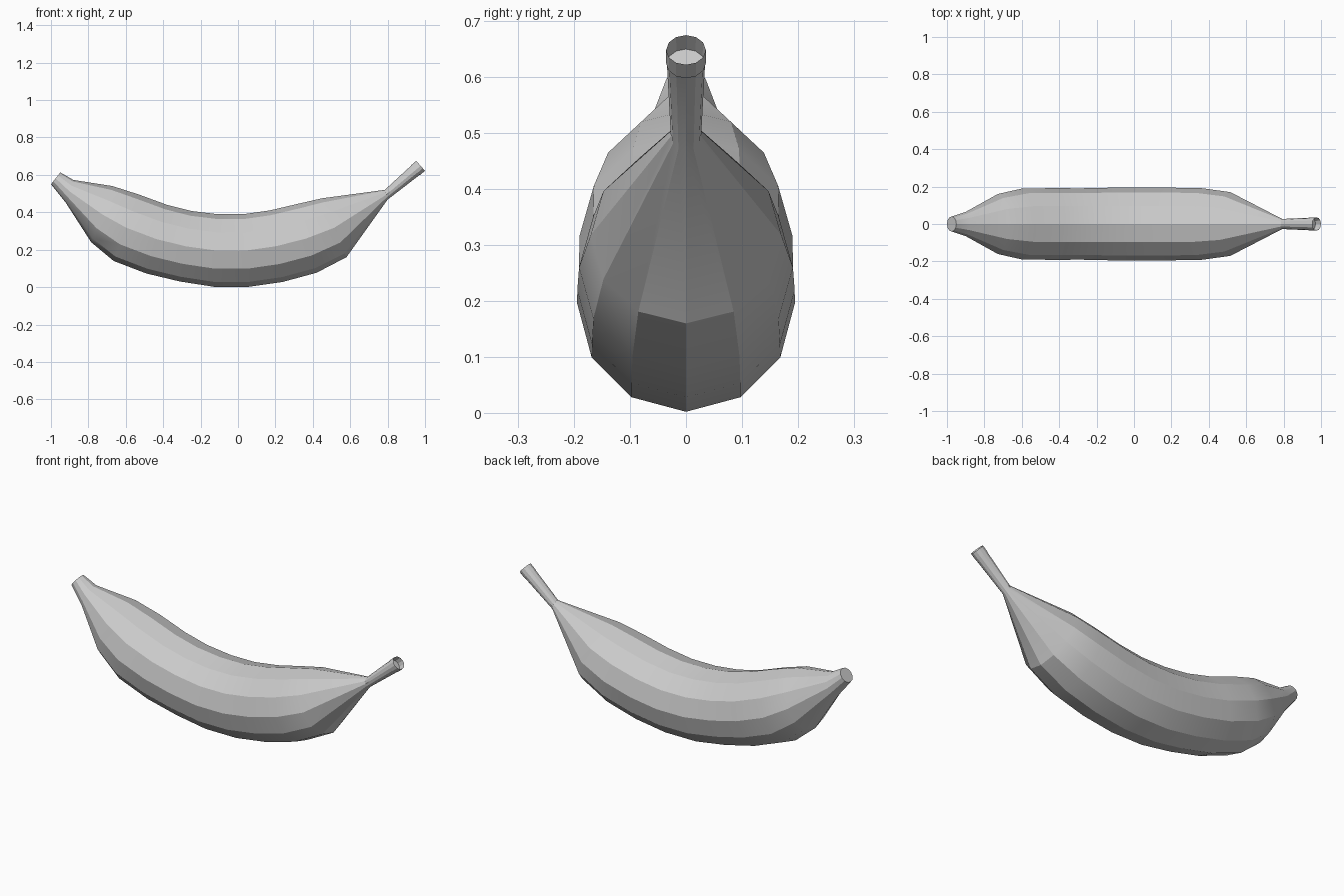
import bpy, bmesh, math
from mathutils import Vector

if "Cube" in bpy.data.objects:
    bpy.data.objects.remove(bpy.data.objects["Cube"])

SIDES = 12

# Cross-sections from blossom tip to stem end: (top x, top z, bottom x, bottom z)
SECTIONS = [
    (-0.95, 0.613, -1.00, 0.550),
    (-0.88, 0.573, -0.92, 0.450),
    (-0.67, 0.54, -0.785, 0.24),
    (-0.53, 0.495, -0.665, 0.14),
    (-0.38, 0.44, -0.49, 0.073),
    (-0.25, 0.407, -0.31, 0.03),
    (-0.11, 0.39, -0.13, 0.002),
    (0.03, 0.39, 0.06, 0.002),
    (0.17, 0.41, 0.24, 0.028),
    (0.31, 0.443, 0.42, 0.077),
    (0.45, 0.475, 0.58, 0.16),
    (0.785, 0.52, 0.80, 0.468),
    (0.953, 0.675, 1.00, 0.622),
]


def add_ring(bm, section):
    """Upright circle whose diameter runs from the top to the bottom point."""
    tx, tz, bx, bz = section
    top, bottom = Vector((tx, 0, tz)), Vector((bx, 0, bz))
    centre, up = (top + bottom) / 2, (top - bottom) / 2
    side = Vector((0, up.length, 0))
    angles = [2 * math.pi * i / SIDES for i in range(SIDES)]
    return [bm.verts.new(centre + up * math.cos(a) + side * math.sin(a)) for a in angles]


bm = bmesh.new()

# Peel: loft through the cross-sections, then a hollow in the cut stem
tx, tz, bx, bz = SECTIONS[-1]
depth_x, depth_z = -0.028, -0.024
hollow = (tx + depth_x, tz + depth_z, bx + depth_x, bz + depth_z)
rings = [add_ring(bm, s) for s in SECTIONS + [hollow]]
for a, b in zip(rings, rings[1:]):
    for i in range(SIDES):
        j = (i + 1) % SIDES
        bm.faces.new((a[i], a[j], b[j], b[i]))

# Caps on the blossom tip and the hollow floor
bm.faces.new(rings[0])
bm.faces.new(rings[-1])
bmesh.ops.recalc_face_normals(bm, faces=bm.faces)

mesh = bpy.data.meshes.new("banana")
bm.to_mesh(mesh)
bm.free()
banana = bpy.data.objects.new("banana", mesh)
bpy.context.collection.objects.link(banana)

# Smooth along the length, crisp ridges between the strips
bpy.context.view_layer.objects.active = banana
banana.select_set(True)
bpy.ops.object.shade_smooth_by_angle(angle=math.radians(25))
